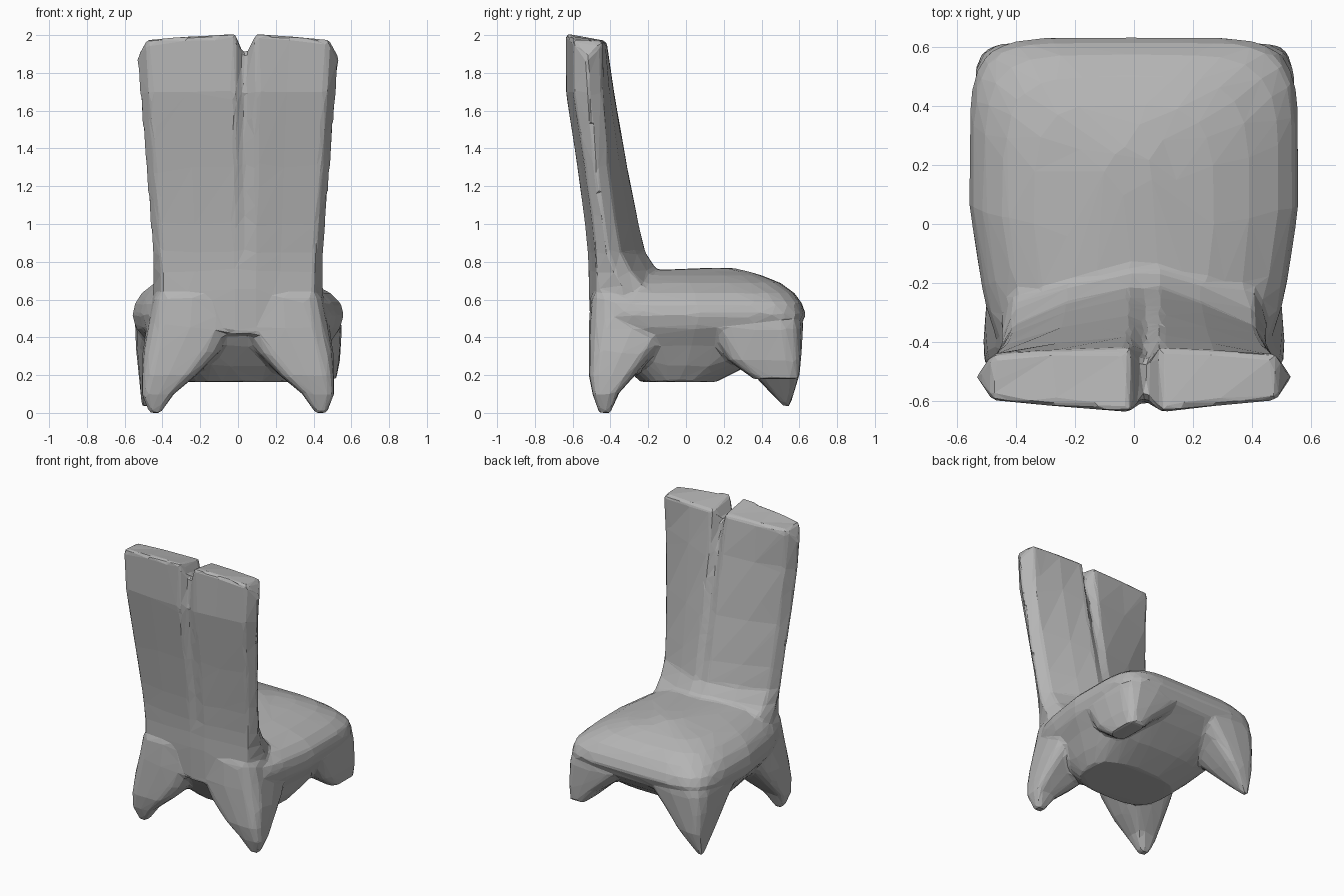
import bpy, bmesh
from math import cos, sin, pi, copysign

cube = bpy.data.objects.get("Cube")
if cube:
    bpy.data.objects.remove(cube)

grey = bpy.data.materials.new("plain grey")
grey.use_nodes = True
colour = (0.46, 0.46, 0.46, 1)
grey.diffuse_color = colour
grey.node_tree.nodes["Principled BSDF"].inputs["Base Color"].default_value = colour

bm = bmesh.new()


def loft(rings, cap_top=True):
    """Skin closed rings that run anticlockwise, listed bottom to top."""
    loops = [[bm.verts.new(p) for p in ring] for ring in rings]
    n = len(loops[0])
    for a, b in zip(loops, loops[1:]):
        for i in range(n):
            j = (i + 1) % n
            bm.faces.new((a[i], a[j], b[j], b[i]))
    bm.faces.new(loops[0][::-1])
    if cap_top:
        bm.faces.new(loops[-1])
    return loops[-1]


def rounded_ring(z, x0, x1, y0, y1, power, count=48, taper=0.0):
    """Rounded rectangle between the given limits, narrower towards -y."""
    ring = []
    for i in range(count):
        a = 2 * pi * i / count
        u, v = (copysign(abs(t) ** (2 / power), t) for t in (cos(a), sin(a)))
        x = (x0 + x1) / 2 + u * (x1 - x0) / 2
        y = (y0 + y1) / 2 + v * (y1 - y0) / 2
        ring.append((x * (1 + taper * min(y, 0)), y, z))
    return ring


# Padded seat over a sloping belly: height, x limits, y limits, squareness
seat = [(0.165, -0.27, 0.36, -0.24, 0.16, 3), (0.25, -0.36, 0.42, -0.33, 0.33, 3.5),
        (0.36, -0.46, 0.48, -0.43, 0.49, 4), (0.45, -0.54, 0.54, -0.49, 0.60, 5),
        (0.52, -0.56, 0.56, -0.505, 0.635, 6), (0.58, -0.545, 0.545, -0.505, 0.615, 6),
        (0.635, -0.51, 0.49, -0.49, 0.575, 5), (0.69, -0.44, 0.39, -0.46, 0.50, 4.5),
        (0.73, -0.34, 0.27, -0.40, 0.40, 4), (0.75, -0.22, 0.15, -0.35, 0.33, 3),
        (0.768, -0.10, 0.06, 0.10, 0.25, 2)]
loft([rounded_ring(*ring, taper=0.34) for ring in seat])

# Splayed corner legs: height, inner x, outer x, back, front
rear_leg = [(0.0, 0.41, 0.47, -0.46, -0.40), (0.1, 0.34, 0.51, -0.495, -0.36),
            (0.2, 0.22, 0.51, -0.515, -0.27), (0.32, 0.10, 0.505, -0.515, -0.16),
            (0.45, 0.02, 0.485, -0.515, -0.05), (0.62, 0.02, 0.45, -0.505, -0.1)]
long_front_leg = [(0.03, 0.48, 0.51, 0.52, 0.55), (0.2, 0.32, 0.525, 0.36, 0.60),
                  (0.34, 0.20, 0.54, 0.24, 0.61), (0.46, 0.08, 0.545, 0.1, 0.62),
                  (0.57, 0.08, 0.515, 0.1, 0.60)]
short_front_leg = [(0.18, 0.40, 0.52, 0.36, 0.60), (0.28, 0.30, 0.54, 0.22, 0.61),
                   (0.45, 0.08, 0.55, 0.1, 0.62), (0.57, 0.08, 0.52, 0.1, 0.60)]
for leg, side in ((rear_leg, -1), (rear_leg, 1),
                  (long_front_leg, -1), (short_front_leg, 1)):
    loft([rounded_ring(z, *sorted((side * i, side * o)), b, f, 4, 16)
          for z, i, o, b, f in leg])


# Backrest, bowed forward in the middle, with a central crease on both faces
def back_ring(z, w, back, front, bow, groove, drop=0.0):
    c, e, h = 0.035, 0.9 * w, 0.5 * w
    edge = front - bow
    rear = [(-e, back + 0.04), (-h, back + 0.02), (c - 0.05, back),
            (c, back + groove), (c + 0.06, back), (h, back + 0.02),
            (e, back + 0.04)]
    fore = [(e, edge), (h, front - 0.4 * bow), (c + 0.05, front),
            (c, front - groove), (c - 0.05, front), (-h, front - 0.4 * bow),
            (-e, edge)]
    side_y = back * 0.4 + edge * 0.6
    outline = [(-w, side_y)] + rear + [(w, side_y)] + fore
    falls = {0: 1, 8: 1, 4: 1, 12: 1, 1: 0.25, 7: 0.25, 2: 0.1, 6: 0.1}
    return [(x, y, z - drop * falls.get(i, 0.3 if i > 8 else 0))
            for i, (x, y) in enumerate(outline)]


backrest = [(0.42, 0.45, -0.505, -0.15, 0.05, 0), (0.66, 0.45, -0.515, -0.08, 0.13, 0),
            (0.75, 0.45, -0.515, -0.15, 0.14, 0),
            (0.85, 0.455, -0.52, -0.215, 0.13, 0.005),
            (1.0, 0.465, -0.535, -0.25, 0.12, 0.012),
            (1.3, 0.49, -0.575, -0.31, 0.10, 0.022),
            (1.7, 0.52, -0.637, -0.38, 0.06, 0.04),
            (2.01, 0.535, -0.637, -0.42, 0.02, 0.06, 0.13)]
top = loft([back_ring(*r) for r in backrest], cap_top=False)
for i in range(8):
    strip = (top[i], top[i + 1], top[15 - i], top[(16 - i) % 16])
    bm.faces.new(list(dict.fromkeys(strip)))

mesh = bpy.data.meshes.new("chair")
bm.to_mesh(mesh)
bm.free()
chair = bpy.data.objects.new("chair", mesh)
bpy.context.collection.objects.link(chair)

# Fuse the parts into one skin, soften the joins, then facet it
fuse = chair.modifiers.new("fuse", 'REMESH')
fuse.mode = 'VOXEL'
fuse.voxel_size = 0.014
soften = chair.modifiers.new("soften", 'SMOOTH')
soften.factor = 0.5
soften.iterations = 8
facet = chair.modifiers.new("facet", 'DECIMATE')
facet.ratio = 0.022

graph = bpy.context.evaluated_depsgraph_get()
result = bpy.data.meshes.new_from_object(chair.evaluated_get(graph))
chair.modifiers.clear()
chair.data = result

# Rest the feet on the floor
low = min(v.co.z for v in result.vertices)
for v in result.vertices:
    v.co.z -= low
for p in result.polygons:
    p.use_smooth = False
result.materials.clear()
result.materials.append(grey)
